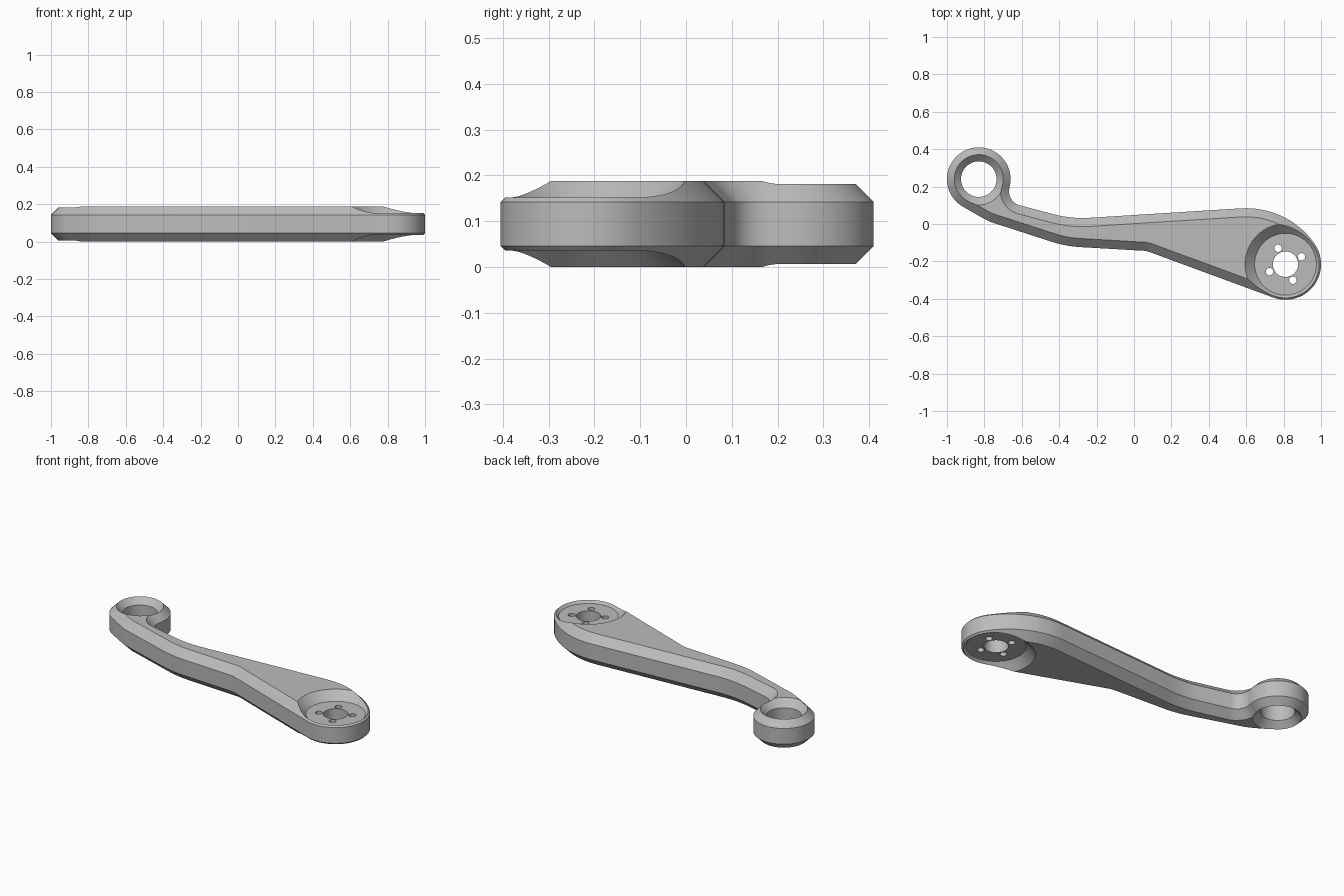
import bpy, bmesh, math
from mathutils import Vector

if "Cube" in bpy.data.objects:
    bpy.data.objects.remove(bpy.data.objects["Cube"])

H, LOW, HIGH, BEVEL = 0.188, 0.046, 0.142, 0.046
RING, DISC = Vector((-0.83, 0.24)), Vector((0.81, -0.215))


def arc(c, r, a0, a1, step=4):
    n = max(2, round(abs(a1 - a0) / step))
    angs = [math.radians(a0 + (a1 - a0) * i / n) for i in range(n + 1)]
    return [Vector((c[0] + r * math.cos(a), c[1] + r * math.sin(a))) for a in angs]


def rounded(prev, p, nxt, t, n=8):
    """Soft bend at p, starting a distance t before it and ending t after it."""
    prev, p, nxt = Vector(prev), Vector(p), Vector(nxt)
    a, b = p + (prev - p).normalized() * t, p + (nxt - p).normalized() * t
    return [a * (1 - u) ** 2 + p * 2 * u * (1 - u) + b * u * u
            for u in (i / n for i in range(n + 1))]


def inset(pts, d):
    """Mitred inward offset of a counter-clockwise outline."""
    out = []
    for i, p in enumerate(pts):
        e0 = (p - pts[i - 1]).normalized()
        e1 = (pts[(i + 1) % len(pts)] - p).normalized()
        n0, n1 = Vector((-e0.y, e0.x)), Vector((-e1.y, e1.x))
        out.append(p + (n0 + n1) * d / (1 + n0.dot(n1)))
    return out


def loft(name, loops):
    """Solid through stacked loops (bottom to top), capped at both ends."""
    bm = bmesh.new()
    rows = [[bm.verts.new((p[0], p[1], z)) for p in pts] for pts, z in loops]
    n = len(rows[0])
    for a, b in zip(rows, rows[1:]):
        for i in range(n):
            j = (i + 1) % n
            bm.faces.new((a[i], a[j], b[j], b[i]))
    bm.faces.new(rows[0][::-1])
    bm.faces.new(rows[-1])
    bmesh.ops.recalc_face_normals(bm, faces=bm.faces)
    me = bpy.data.meshes.new(name)
    bm.to_mesh(me)
    bm.free()
    ob = bpy.data.objects.new(name, me)
    bpy.context.collection.objects.link(ob)
    return ob


def lathe(name, c, profile, step=5):
    return loft(name, [(arc(c, r, 0, 360, step)[:-1], z) for r, z in profile])


# Arm outline, counter-clockwise from the ring end
elbow_f, bend_f, kink_f = (-0.78, 0.015), (-0.366, -0.119), (0.067, -0.144)
bend_b = (-0.336, 0.027)
outline = arc(RING, 0.17, -15.2, 240)
outline += rounded(outline[-1], elbow_f, bend_f, 0.03)
outline += rounded(elbow_f, bend_f, kink_f, 0.08)
outline += rounded(bend_f, kink_f, (0.746, -0.394), 0.015, 4)
outline += arc(DISC, 0.19, 250.2, 395)
outline += arc((0.60, -0.3625), 0.447, 35, 93.6)[1:]
outline += rounded((0.57, 0.0836), bend_b, (-0.61, 0.10), 0.1)
outline += arc((-0.59, 0.175), 0.078, 255.1, 164.8, 6)[:-1]

# Arm body with chamfered upper and lower edges
inner = inset(outline, BEVEL)
arm = loft("lever_arm", [(inner, 0), (outline, LOW), (outline, HIGH), (inner, H)])

# Ring bore with countersinks, disc pockets with hub hole, and bolt holes
cutters = [
    lathe("ring_bore", RING, [(0.15, H - 0.2), (0.095, H - 0.145),
                              (0.095, 0.145), (0.15, 0.2)]),
    lathe("disc_pocket", DISC, [(0.228, H - 0.2), (0.165, H - 0.137), (0.068, H - 0.137),
                                (0.068, 0.137), (0.165, 0.137), (0.228, 0.2)]),
]
for k in range(4):
    a = math.radians(25 + 90 * k)
    c = DISC + Vector((math.cos(a), math.sin(a))) * 0.094
    cutters.append(lathe("bolt_hole", c, [(0.02, 0.02), (0.02, 0.17)], 15))

bpy.context.view_layer.objects.active = arm
for cut in cutters:
    mod = arm.modifiers.new(cut.name, 'BOOLEAN')
    mod.operation, mod.solver, mod.object = 'DIFFERENCE', 'EXACT', cut
    bpy.ops.object.modifier_apply(modifier=mod.name)
for cut in cutters:
    bpy.data.objects.remove(cut)

# Plain grey metal
grey = bpy.data.materials.new("grey_metal")
grey.diffuse_color = (0.5, 0.5, 0.5, 1)
grey.use_nodes = True
grey.node_tree.nodes["Principled BSDF"].inputs["Base Color"].default_value = grey.diffuse_color
arm.data.materials.clear()
arm.data.materials.append(grey)
for f in arm.data.polygons:
    f.material_index = 0

bpy.ops.object.select_all(action='DESELECT')
arm.select_set(True)
bpy.ops.object.shade_smooth_by_angle(angle=math.radians(25))
